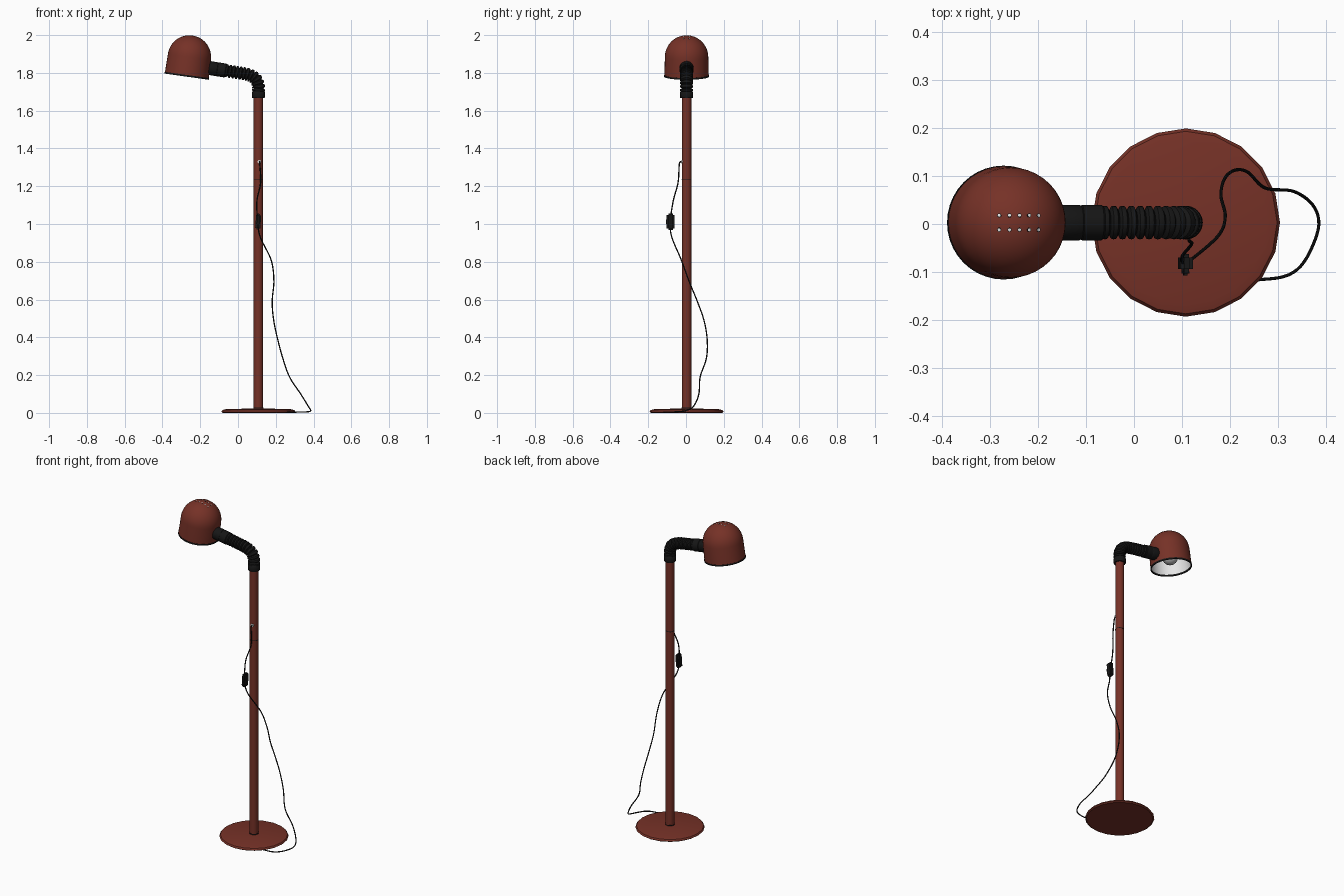
import bpy, bmesh, math
from mathutils import Vector, Matrix

if "Cube" in bpy.data.objects:
    bpy.data.objects.remove(bpy.data.objects["Cube"])

X, Y = 0.108, 0.003          # pole axis


def material(name, rgb, rough=0.6):
    m = bpy.data.materials.new(name)
    m.use_nodes = True
    m.diffuse_color = (*rgb, 1)
    node = m.node_tree.nodes["Principled BSDF"]
    node.inputs["Base Color"].default_value = (*rgb, 1)
    node.inputs["Roughness"].default_value = rough
    return m


RED = material("rust red", (0.18, 0.031, 0.02))
BLACK = material("black", (0.008, 0.008, 0.008))
WHITE = material("white", (0.8, 0.8, 0.8))
GREY = material("bulb grey", (0.5, 0.5, 0.5))


def finish(name, bm, mat, flip=False, angle=35):
    bmesh.ops.recalc_face_normals(bm, faces=bm.faces)
    if flip:
        bmesh.ops.reverse_faces(bm, faces=bm.faces)
    mesh = bpy.data.meshes.new(name)
    bm.to_mesh(mesh)
    bm.free()
    mesh.materials.append(mat)
    obj = bpy.data.objects.new(name, mesh)
    bpy.context.collection.objects.link(obj)
    bpy.ops.object.select_all(action='DESELECT')
    obj.select_set(True)
    bpy.context.view_layer.objects.active = obj
    bpy.ops.object.shade_smooth_by_angle(angle=math.radians(angle))
    return obj


def lathe(name, profile, mat, matrix, sides=32, flip=False):
    """Revolve (radius, height) pairs about the local z axis."""
    bm = bmesh.new()
    verts = [bm.verts.new((r, 0, z)) for r, z in profile]
    edges = [bm.edges.new(pair) for pair in zip(verts, verts[1:])]
    bmesh.ops.spin(bm, geom=verts + edges, cent=(0, 0, 0), axis=(0, 0, 1),
                   angle=math.tau, steps=sides)
    bmesh.ops.remove_doubles(bm, verts=bm.verts, dist=1e-5)
    bm.transform(matrix)
    return finish(name, bm, mat, flip)


def smooth_path(ctrl, count):
    """Even samples along a smooth curve through the control points."""
    p = [Vector(c) for c in ctrl]
    p = [2 * p[0] - p[1]] + p + [2 * p[-1] - p[-2]]
    dense = []
    for a, b, c, d in zip(p, p[1:], p[2:], p[3:]):
        for i in range(30):
            t = i / 30
            dense.append(0.5 * (2 * b + (c - a) * t + (2 * a - 5 * b + 4 * c - d) * t ** 2
                                + (3 * b - a - 3 * c + d) * t ** 3))
    dense.append(p[-2])
    run = [0]
    for a, b in zip(dense, dense[1:]):
        run.append(run[-1] + (b - a).length)
    out, k = [], 0
    for i in range(count):
        s = run[-1] * i / (count - 1)
        while k < len(run) - 2 and run[k + 1] < s:
            k += 1
        out.append(dense[k].lerp(dense[k + 1], (s - run[k]) / (run[k + 1] - run[k])))
    return out


def sweep(name, path, radius, mat, sides, side_axis):
    """Round tube along a path; radius is a function of the sample number."""
    bm = bmesh.new()
    n, rings = Vector(side_axis), []
    for i, p in enumerate(path):
        t = (path[min(i + 1, len(path) - 1)] - path[max(i - 1, 0)]).normalized()
        n = (n - t * n.dot(t)).normalized()
        b = t.cross(n)
        rings.append([bm.verts.new(p + radius(i) * (math.cos(a) * n + math.sin(a) * b))
                      for a in (math.tau * k / sides for k in range(sides))])
    for r, q in zip(rings, rings[1:]):
        for k in range(sides):
            bm.faces.new((r[k], r[k - 1], q[k - 1], q[k]))
    bm.faces.new(rings[0])
    bm.faces.new(rings[-1])
    return finish(name, bm, mat)


def cylinder(r, z0, z1):
    return [(0, z0), (r, z0), (r, z1), (0, z1)]


# Base and pole
stand = Matrix.Translation((X, Y, 0))
lathe("base", [(0, 0), (0.188, 0), (0.196, 0.006), (0.19, 0.015), (0.17, 0.02), (0, 0.024)],
      RED, stand, 20)
lathe("pole", cylinder(0.025, 0.02, 1.68), RED, stand, 24)
lathe("pole_foot_ring", cylinder(0.0265, 0.022, 0.028), BLACK, stand, 24)
lathe("pole_seam", cylinder(0.0256, 1.232, 1.236), BLACK, stand, 24)
lathe("neck_collar", [(0, 1.667), (0.033, 1.667), (0.035, 1.672), (0.035, 1.695),
                      (0.031, 1.703), (0, 1.703)], BLACK, stand, 24)

# Ribbed flexible neck
RIBS = 13
neck = smooth_path([(X, Y, 1.70), (X, Y, 1.73), (0.094, Y, 1.766), (0.058, Y, 1.789),
                    (0, Y, 1.801), (-0.07, Y, 1.813)], RIBS * 4 + 1)
sweep("flexible_neck", neck, lambda i: (0.025, 0.034, 0.035, 0.034)[i % 4], BLACK, 20, (0, 1, 0))

# Sleeve joining the neck to the shade
start, end = Vector((-0.064, Y, 1.812)), Vector((-0.153, Y, 1.826))
length = (end - start).length
sleeve_at = Matrix.Translation(start) @ (end - start).to_track_quat('Z', 'Y').to_matrix().to_4x4()
lathe("neck_sleeve", [(0, 0), (0.034, 0), (0.037, 0.004), (0.037, length * 0.5),
                      (0.035, length * 0.52), (0.037, length * 0.56), (0.037, length),
                      (0, length)], BLACK, sleeve_at, 24)

# Tilted domed shade with white lining and black rim
head = Matrix.Translation((-0.272, Y, 1.78)) @ Matrix.Rotation(math.radians(8), 4, 'Y')
DOME_Z, DOME_R = 0.105, 0.115


def dome(r):
    return [(r * math.cos(a), DOME_Z + r * math.sin(a))
            for a in (math.pi / 2 * k / 12 for k in range(13))]


lathe("shade", [(0.117, 0.004)] + dome(DOME_R), RED, head, 40)
lathe("shade_lining", [(0.113, 0.004)] + dome(0.111), WHITE, head, 40, flip=True)
lathe("shade_rim", [(0.112, 0), (0.1185, 0), (0.1185, 0.009), (0.112, 0.009), (0.112, 0)],
      BLACK, head, 40)

# Two rows of vent holes on the crown
for row in (-1, 1):
    for col in range(-2, 3):
        out = Vector((col * 0.0208 + 0.003, row * 0.015, 0))
        out.z = math.sqrt(DOME_R ** 2 - out.length_squared)
        spot = head @ Matrix.Translation(Vector((0, 0, DOME_Z)) + out) \
            @ out.to_track_quat('Z', 'Y').to_matrix().to_4x4()
        lathe("vent_edge", cylinder(0.0045, -0.002, 0.0004), BLACK, spot, 10)
        lathe("vent_hole", cylinder(0.0032, -0.002, 0.0008), WHITE, spot, 10)

# Bulb and socket
bulb = [(0.045 * math.sin(a), 0.065 - 0.045 * math.cos(a))
        for a in (math.pi * 0.8 * k / 12 for k in range(13))]
lathe("bulb", bulb + [(0.02, 0.125), (0.02, 0.15)], GREY, head, 24)
lathe("bulb_socket", cylinder(0.027, 0.135, 0.213), WHITE, head, 24)

# Cord outlet on the front of the pole
outlet = Matrix.Translation((0.113, Y - 0.023, 1.33)) @ Matrix.Rotation(math.pi / 2, 4, 'X')
lathe("cord_outlet", cylinder(0.0095, -0.004, 0.005), WHITE, outlet, 16)

# Hanging power cord
cord = smooth_path([
    (0.113, -0.022, 1.33), (0.115, -0.035, 1.32), (0.12, -0.042, 1.22), (0.1, -0.068, 1.12),
    (0.105, -0.083, 1.01), (0.118, -0.075, 0.93), (0.175, -0.025, 0.81), (0.19, 0.015, 0.7),
    (0.181, 0.06, 0.59), (0.189, 0.095, 0.49), (0.21, 0.112, 0.39), (0.237, 0.108, 0.29),
    (0.273, 0.075, 0.19), (0.332, 0.068, 0.1), (0.372, 0.04, 0.035), (0.385, 0, 0.012),
    (0.37, -0.05, 0.006), (0.345, -0.09, 0.005), (0.31, -0.11, 0.004), (0.25, -0.117, 0.004)], 160)
sweep("power_cord", cord, lambda i: 0.0034, BLACK, 8, (1, 0, 0))

# Inline switch with a rocker
for name, size, y in (("switch_body", (0.027, 0.04, 0.085), 0), ("switch_rocker", (0.015, 0.012, 0.03), -0.019)):
    bm = bmesh.new()
    bmesh.ops.create_cube(bm, size=1)
    bm.transform(Matrix.Diagonal((*size, 1)))
    bmesh.ops.bevel(bm, geom=bm.edges[:], offset=min(size) * 0.3, segments=2, affect='EDGES')
    bm.transform(Matrix.Translation((0.107, -0.082 + y, 1.012)) @ Matrix.Rotation(math.radians(4), 4, 'Y'))
    finish(name, bm, BLACK)
